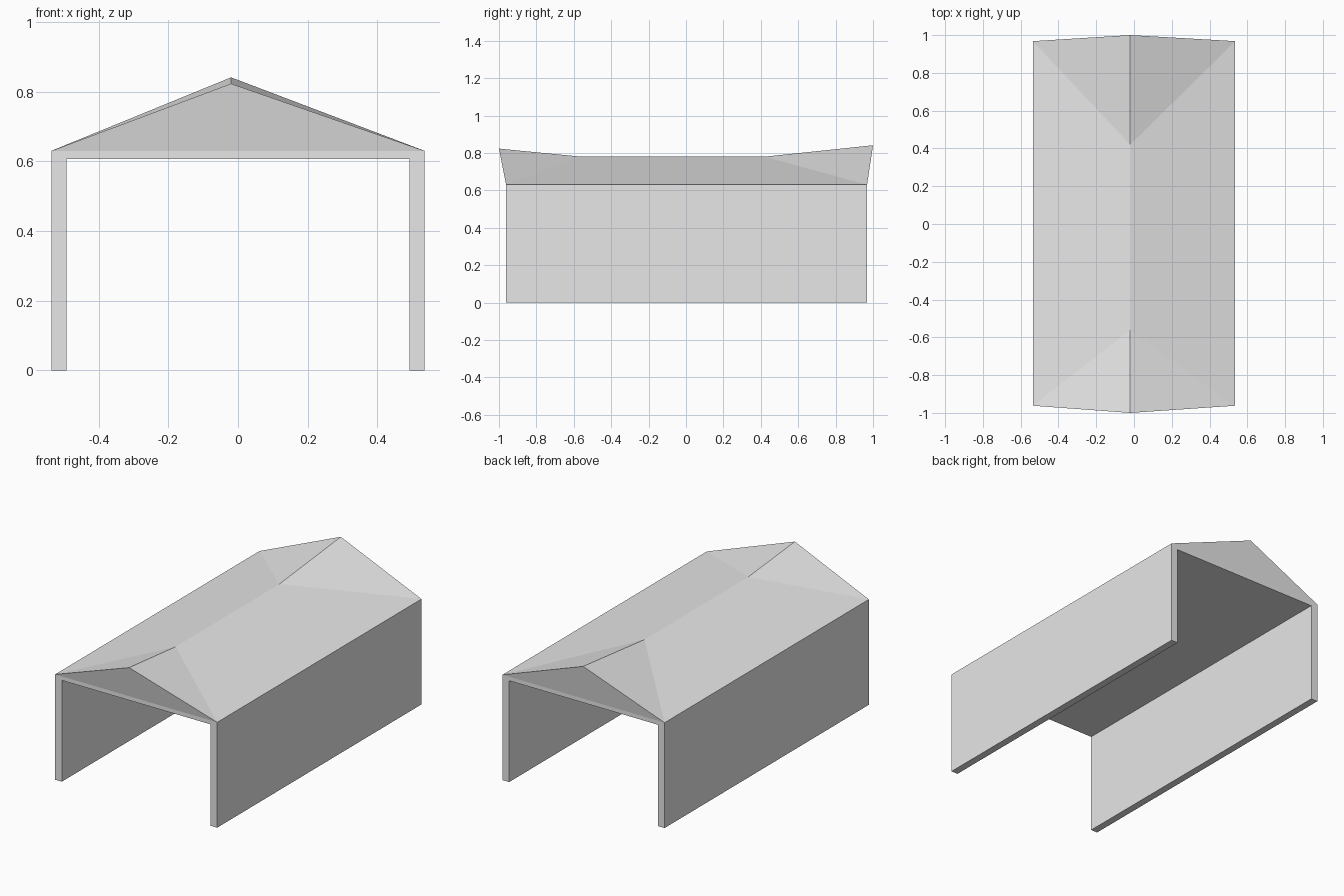
import bpy
import bmesh

cube = bpy.data.objects.get("Cube")
if cube:
    bpy.data.objects.remove(cube, do_unlink=True)

# Single plain grey
grey = bpy.data.materials.new("plain grey")
grey.use_nodes = True
grey.diffuse_color = (0.8, 0.8, 0.8, 1)
grey.node_tree.nodes["Principled BSDF"].inputs["Base Color"].default_value = (0.8, 0.8, 0.8, 1)

HALF_W, INNER_W = 0.536, 0.492
FRONT, BACK = -0.962, 0.968
CEILING, EAVES = 0.606, 0.63
RIDGE_X = -0.02


def finish(name, bm):
    bmesh.ops.recalc_face_normals(bm, faces=bm.faces)
    mesh = bpy.data.meshes.new(name)
    bm.to_mesh(mesh)
    bm.free()
    mesh.materials.append(grey)
    obj = bpy.data.objects.new(name, mesh)
    bpy.context.collection.objects.link(obj)
    return obj


# Walls and ceiling slab: one portal profile swept front to back
half = [(INNER_W, CEILING), (INNER_W, 0), (HALF_W, 0), (HALF_W, EAVES)]
profile = half + [(-x, z) for x, z in reversed(half)]
bm = bmesh.new()
rings = [[bm.verts.new((x, y, z)) for x, z in profile] for y in (FRONT, BACK)]
n = len(profile)
for i in range(n):
    j = (i + 1) % n
    # the roof closes the top, between the two eaves
    if i != 3:
        bm.faces.new((rings[0][i], rings[0][j], rings[1][j], rings[1][i]))
for r in rings:
    bm.faces.new((r[0], r[1], r[2], r[3]))
    bm.faces.new((r[4], r[5], r[6], r[7]))
    bm.faces.new((r[0], r[3], r[4], r[7]))
finish("walls_and_ceiling", bm)

# Roof: level ridge that kicks up into an overhanging peak at each end
bm = bmesh.new()
peak_f, ridge_f, ridge_b, peak_b = [
    bm.verts.new((RIDGE_X, y, z))
    for y, z in ((-1, 0.823), (-0.56, 0.78), (0.42, 0.78), (1, 0.841))]
corners = []
for side in (-1, 1):
    f, b = [bm.verts.new((side * HALF_W, y, EAVES)) for y in (FRONT, BACK)]
    bm.faces.new((f, b, ridge_b, ridge_f))
    bm.faces.new((f, ridge_f, peak_f))
    bm.faces.new((b, peak_b, ridge_b))
    corners.append((f, b))
(lf, lb), (rf, rb) = corners
# Gables
bm.faces.new((lf, rf, peak_f))
bm.faces.new((rb, lb, peak_b))
# Hidden underside keeps the solid closed while normals are set
under = bm.faces.new((lf, lb, rb, rf))
bmesh.ops.recalc_face_normals(bm, faces=bm.faces)
finish("roof", bm)
